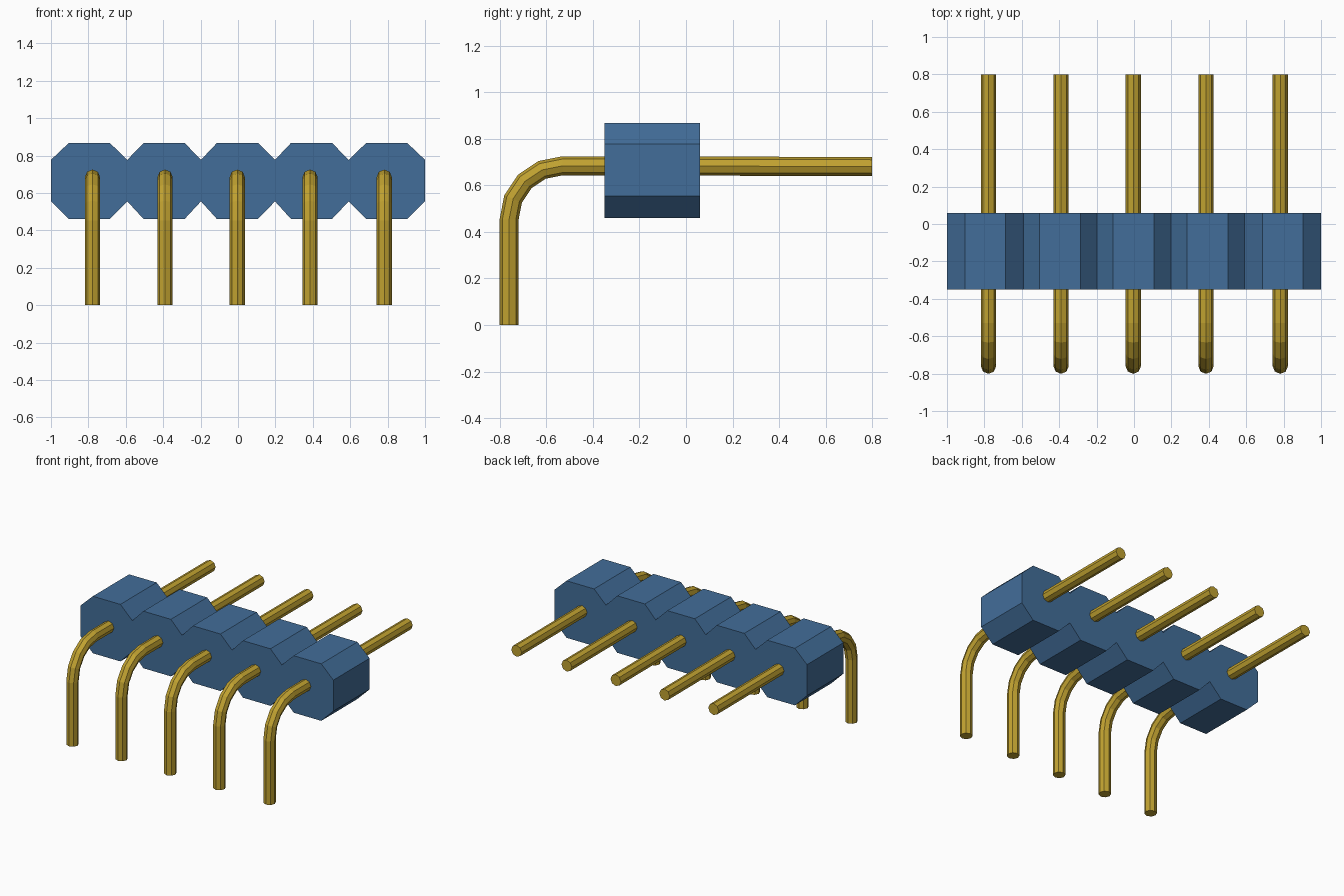
import bpy, bmesh, math

if "Cube" in bpy.data.objects:
    bpy.data.objects.remove(bpy.data.objects["Cube"], do_unlink=True)


def make_material(name, rgb):
    mat = bpy.data.materials.new(name)
    mat.use_nodes = True
    mat.diffuse_color = (*rgb, 1)
    bsdf = next(n for n in mat.node_tree.nodes if n.type == 'BSDF_PRINCIPLED')
    bsdf.inputs["Base Color"].default_value = (*rgb, 1)
    return mat


def make_object(name, bm, mat):
    bmesh.ops.recalc_face_normals(bm, faces=bm.faces)
    mesh = bpy.data.meshes.new(name)
    bm.to_mesh(mesh)
    bm.free()
    mesh.materials.append(mat)
    obj = bpy.data.objects.new(name, mesh)
    bpy.context.collection.objects.link(obj)
    return obj


blue = make_material("blue plastic", (0.055, 0.155, 0.32))
gold = make_material("gold metal", (0.53, 0.36, 0.03))

# Housing: five chamfered cells as one outline, extruded front to back
Y_FRONT, Y_BACK = -0.35, 0.06
Z_BOTTOM, Z_LOW, Z_HIGH, Z_TOP = 0.46, 0.555, 0.777, 0.868
notches = [-1.0, -0.592, -0.198, 0.198, 0.592, 1.0]
centres = [-0.795, -0.395, -0.003, 0.393, 0.795]
HALF_FLAT = 0.109

upper = [(notches[0], Z_HIGH)]
lower = [(notches[0], Z_LOW)]
for c, edge in zip(centres, notches[1:]):
    upper += [(c - HALF_FLAT, Z_TOP), (c + HALF_FLAT, Z_TOP), (edge, Z_HIGH)]
    lower += [(c - HALF_FLAT, Z_BOTTOM), (c + HALF_FLAT, Z_BOTTOM), (edge, Z_LOW)]

bm = bmesh.new()
outline = bm.faces.new([bm.verts.new((x, Y_FRONT, z)) for x, z in lower + upper[::-1]])
back = bmesh.ops.extrude_face_region(bm, geom=[outline], use_keep_orig=True)
moved = [g for g in back["geom"] if isinstance(g, bmesh.types.BMVert)]
bmesh.ops.translate(bm, verts=moved, vec=(0, Y_BACK - Y_FRONT, 0))
make_object("housing", bm, blue)

# Pins: eight-sided rod swept up, round a right-angle bend and out the back
ROD, BEND, SIDES = 0.041, 0.23, 8
BEND_Y, BEND_Z = -0.53, 0.454


def make_pin(name, x):
    # Each station is y, z and direction angle (0 = upward, 90 degrees = backward)
    stations = [(BEND_Y - BEND, 0.0, 0.0)]
    for i in range(5):
        a = math.radians(22.5 * i)
        stations.append((BEND_Y - BEND * math.cos(a), BEND_Z + BEND * math.sin(a), a))
    stations.append((0.8, 0.681, math.pi / 2))
    bm = bmesh.new()
    rings = []
    for y, z, a in stations:
        ring = []
        for k in range(SIDES):
            t = math.tau * k / SIDES
            out = ROD * math.cos(t)
            ring.append(bm.verts.new((x + ROD * math.sin(t),
                                      y - out * math.cos(a),
                                      z + out * math.sin(a))))
        rings.append(ring)
    for r, s in zip(rings, rings[1:]):
        for k in range(SIDES):
            n = (k + 1) % SIDES
            bm.faces.new((r[k], r[n], s[n], s[k]))
    bm.faces.new(rings[0][::-1])
    bm.faces.new(rings[-1])
    return make_object(name, bm, gold)


for i, x in enumerate([-0.778, -0.39, -0.004, 0.385, 0.782]):
    make_pin(f"pin_{i + 1}", x)
